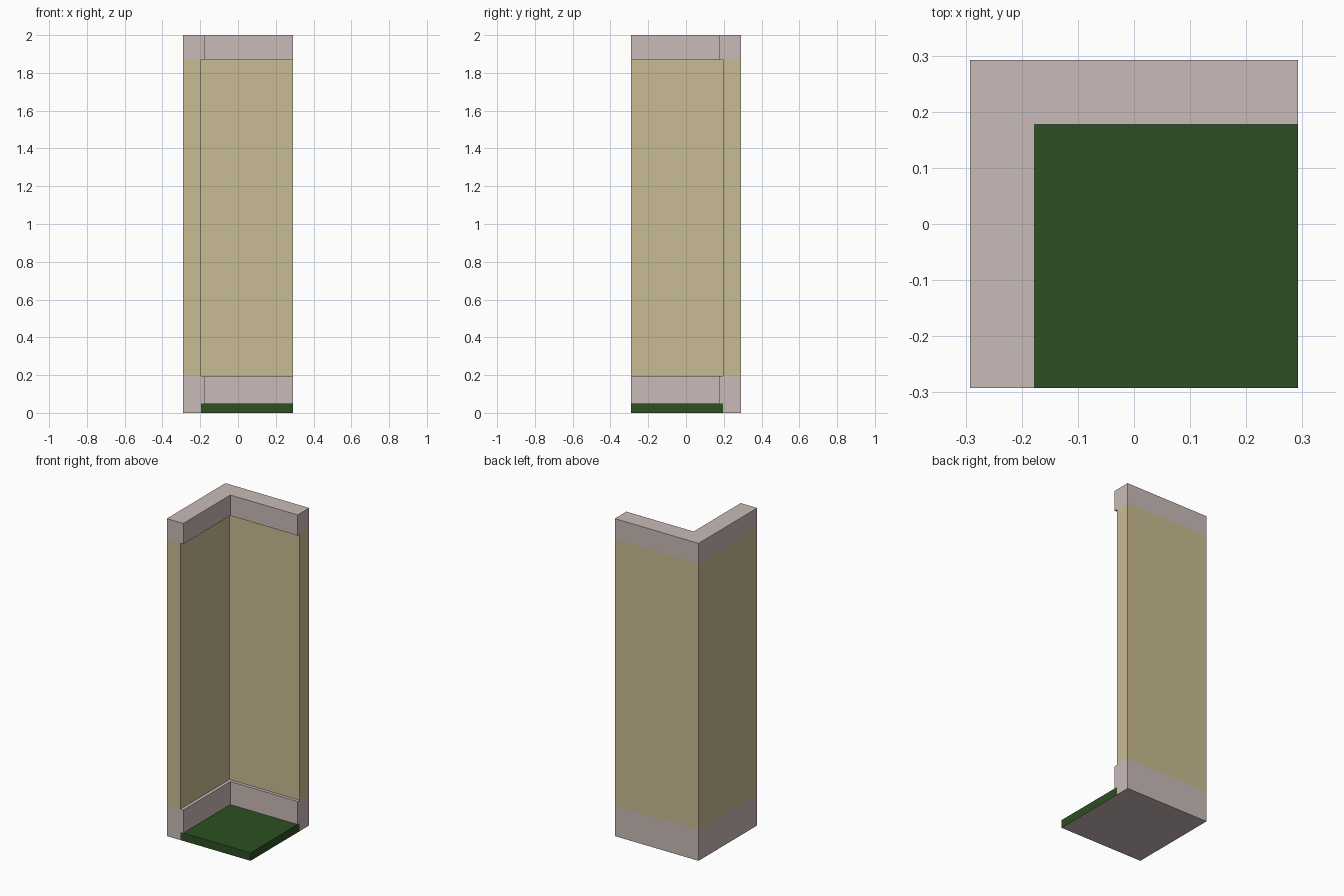
import bpy, bmesh

cube = bpy.data.objects.get("Cube")
if cube:
    bpy.data.objects.remove(cube, do_unlink=True)

HALF = 0.292        # half of the square footprint
WALL = 0.095        # wall thickness
TRIM = 0.115        # thickness of skirting and cornice
FLOOR_TOP, SKIRT_TOP, WALL_TOP, TOP = 0.05, 0.195, 1.87, 2.0


def material(name, rgb):
    mat = bpy.data.materials.new(name)
    mat.use_nodes = True
    mat.diffuse_color = (*rgb, 1)
    mat.node_tree.nodes["Principled BSDF"].inputs["Base Color"].default_value = (*rgb, 1)
    return mat


stone = material("pale pink stone", (0.584, 0.497, 0.474))
plaster = material("tan plaster", (0.584, 0.503, 0.292))
green = material("dark green", (0.026, 0.078, 0.016))


def prism(name, outline, z0, z1, mats):
    """Extrude a flat outline from z0 up to z1."""
    bm = bmesh.new()
    base = bm.faces.new([bm.verts.new((x, y, z0)) for x, y in outline])
    side = bmesh.ops.extrude_face_region(bm, geom=[base], use_keep_orig=True)
    top = [v for v in side["geom"] if isinstance(v, bmesh.types.BMVert)]
    bmesh.ops.translate(bm, verts=top, vec=(0, 0, z1 - z0))
    bmesh.ops.recalc_face_normals(bm, faces=bm.faces)
    bm.normal_update()
    # A second material, if given, goes on the underside
    for f in bm.faces:
        f.material_index = len(mats) - 1 if f.normal.z < -0.5 else 0
    mesh = bpy.data.meshes.new(name)
    bm.to_mesh(mesh)
    bm.free()
    for m in mats:
        mesh.materials.append(m)
    obj = bpy.data.objects.new(name, mesh)
    bpy.context.collection.objects.link(obj)
    return obj


def corner(thick):
    """L-shaped plan: one wall along the right side, one along the back."""
    a, b = -HALF + thick, HALF - thick
    return [(-HALF, -HALF), (a, -HALF), (a, b), (HALF, b), (HALF, HALF), (-HALF, HALF)]


# Corner walls, stacked from the ground up
prism("wall_footing", corner(WALL), 0, FLOOR_TOP, [stone])
prism("skirting", corner(TRIM), FLOOR_TOP, SKIRT_TOP, [stone])
prism("corner_wall", corner(WALL), SKIRT_TOP, WALL_TOP, [plaster])
prism("cornice", corner(TRIM), WALL_TOP, TOP, [stone])

# Floor slab with a stone underside
left, back = -HALF + WALL, HALF - WALL
prism("floor", [(left, -HALF), (HALF, -HALF), (HALF, back), (left, back)],
      0, FLOOR_TOP, [green, stone])
